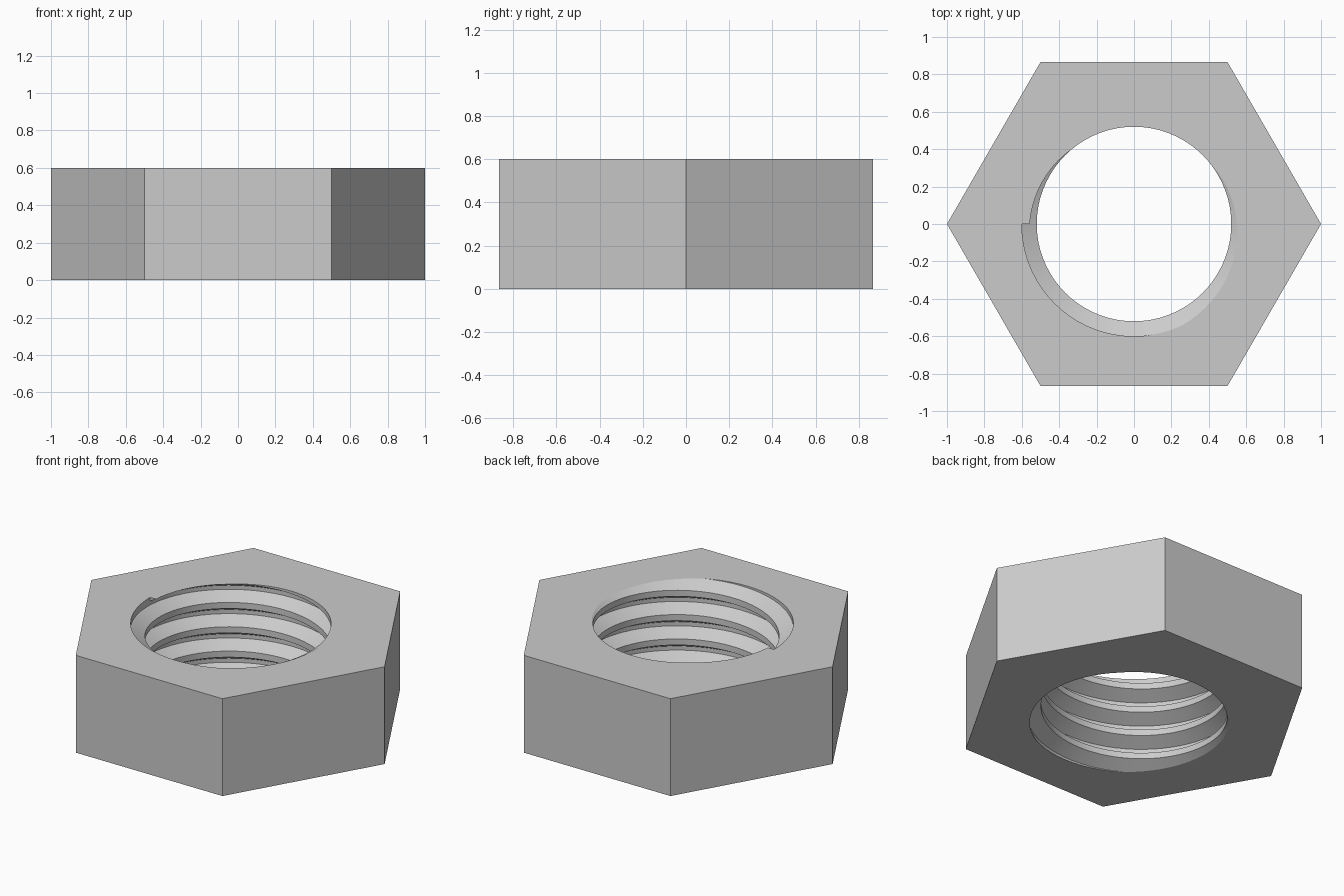
import bpy, bmesh, math
from mathutils import Vector

cube = bpy.data.objects.get("Cube")
if cube:
    bpy.data.objects.remove(cube, do_unlink=True)

HEIGHT = 0.6
PITCH = 0.15
R_CREST, R_ROOT = 0.52, 0.60
TOP_ANGLE = 85          # angle at which the ridge centre meets the top face
CREST_HALF, BASE_HALF = 45, 150   # ridge half widths, in degrees of turn
END_ANGLE = 180         # the ridge stops here on its last turn

bm = bmesh.new()


def thread_column(phi, ridge):
    """One cross-section of the internal thread at a running angle."""
    r_in = R_CREST if ridge else R_ROOT
    profile = [(-180, R_ROOT), (-BASE_HALF, R_ROOT), (-CREST_HALF, r_in),
               (CREST_HALF, r_in), (BASE_HALF, R_ROOT), (180, R_ROOT)]
    a = math.radians(phi)
    return [bm.verts.new((r * math.cos(a), r * math.sin(a),
                          HEIGHT + PITCH * (phi - TOP_ANGLE + d) / 360))
            for d, r in profile]


# Helical bore surface: threaded turns, then a plain bore past the ridge end
columns = [thread_column(p, True) for p in range(-2160, END_ANGLE + 1, 5)]
columns += [thread_column(p, False) for p in range(END_ANGLE, 601, 5)]
for c0, c1 in zip(columns, columns[1:]):
    for i in range(len(c0) - 1):
        bm.faces.new((c0[i], c1[i], c1[i + 1], c0[i + 1]))
bmesh.ops.remove_doubles(bm, verts=bm.verts[:], dist=1e-5)

# Trim the bore flush with the two end faces
for z, direction in ((0, -1), (HEIGHT, 1)):
    bmesh.ops.bisect_plane(bm, geom=bm.verts[:] + bm.edges[:] + bm.faces[:],
                           dist=1e-6, plane_co=(0, 0, z),
                           plane_no=(0, 0, direction), clear_outer=True)
bmesh.ops.remove_doubles(bm, verts=bm.verts[:], dist=1e-5)
rims = [[e for e in bm.edges if e.is_boundary
         and all(abs(v.co.z - z) < 1e-4 for v in e.verts)] for z in (0, HEIGHT)]

# Hexagonal outside and the end faces around the bore
rings = []
for z, rim in zip((0, HEIGHT), rims):
    ring = [bm.verts.new((math.cos(k * math.pi / 3), math.sin(k * math.pi / 3), z))
            for k in range(6)]
    edges = [bm.edges.new((ring[k], ring[(k + 1) % 6])) for k in range(6)]
    bmesh.ops.triangle_fill(bm, edges=edges + rim, use_beauty=True,
                            normal=Vector((0, 0, 1)))
    rings.append(ring)
low, high = rings
for k in range(6):
    n = (k + 1) % 6
    bm.faces.new((low[k], low[n], high[n], high[k]))
bmesh.ops.recalc_face_normals(bm, faces=bm.faces[:])

mesh = bpy.data.meshes.new("hex_nut")
bm.to_mesh(mesh)
bm.free()
nut = bpy.data.objects.new("hex_nut", mesh)
bpy.context.collection.objects.link(nut)

# Plain grey metal
grey = bpy.data.materials.new("light_grey")
grey.use_nodes = True
colour = (0.6, 0.6, 0.6, 1)
grey.diffuse_color = colour
grey.node_tree.nodes["Principled BSDF"].inputs["Base Color"].default_value = colour
mesh.materials.append(grey)

bpy.ops.object.select_all(action='DESELECT')
nut.select_set(True)
bpy.context.view_layer.objects.active = nut
bpy.ops.object.shade_smooth_by_angle(angle=math.radians(25))
